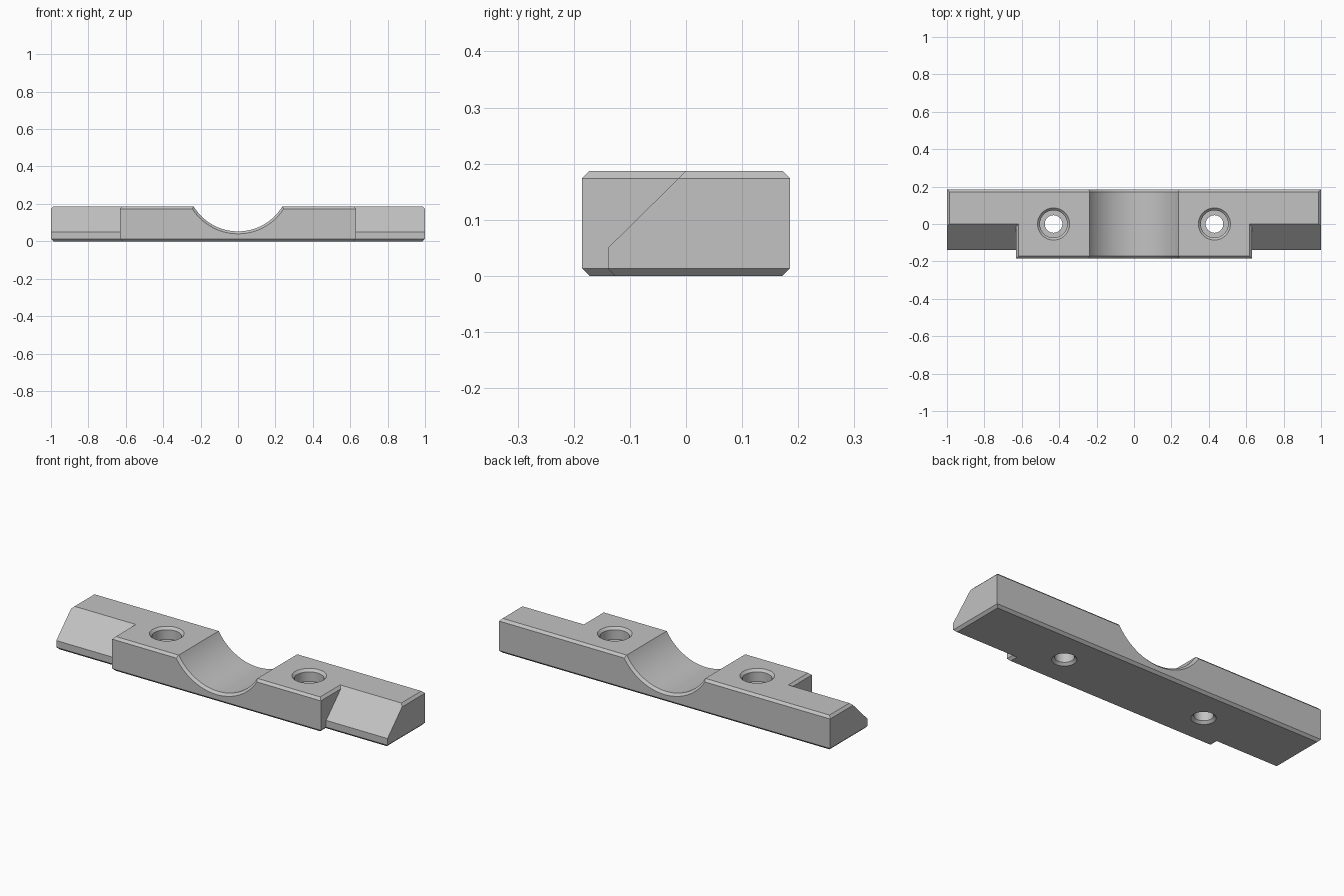
import bpy, bmesh, math
from mathutils import Matrix, Vector

cube = bpy.data.objects.get("Cube")
if cube:
    bpy.data.objects.remove(cube)

H, C = 0.187, 0.013          # height and chamfer size
FRONT, BACK = -0.185, 0.185

grey = bpy.data.materials.new("plain_grey")
grey.use_nodes = True
COLOUR = (0.54, 0.54, 0.54, 1)
grey.diffuse_color = COLOUR
grey.node_tree.nodes["Principled BSDF"].inputs["Base Color"].default_value = COLOUR


def add_object(name, bm):
    bmesh.ops.recalc_face_normals(bm, faces=bm.faces)
    mesh = bpy.data.meshes.new(name)
    bm.to_mesh(mesh)
    bm.free()
    mesh.materials.append(grey)
    obj = bpy.data.objects.new(name, mesh)
    bpy.context.collection.objects.link(obj)
    return obj


def chamfered_block(half_x, y0, y1):
    """Block whose top and bottom rims are chamfered."""
    bm = bmesh.new()
    for z, inset in ((0, C), (C, 0), (H - C, 0), (H, C)):
        for x in (-half_x + inset, half_x - inset):
            for y in (y0 + inset, y1 - inset):
                bm.verts.new((x, y, z))
    bmesh.ops.convex_hull(bm, input=bm.verts)
    bmesh.ops.dissolve_limit(bm, angle_limit=0.01, verts=bm.verts, edges=bm.edges)
    return bm


def lathe(name, profile, matrix, sides):
    """Solid of revolution about local z from (radius, height) pairs."""
    bm = bmesh.new()
    rings = [[bm.verts.new((r * math.cos(math.tau * i / sides),
                            r * math.sin(math.tau * i / sides), h))
              for i in range(sides)] for r, h in profile]
    for low, high in zip(rings, rings[1:]):
        for i in range(sides):
            j = (i + 1) % sides
            bm.faces.new((low[i], low[j], high[j], high[i]))
    bm.faces.new(rings[0][::-1])
    bm.faces.new(rings[-1])
    bm.transform(matrix)
    return add_object(name, bm)


def combine(target, other, operation):
    mod = target.modifiers.new(operation.lower(), "BOOLEAN")
    mod.operation, mod.object, mod.solver = operation, other, "EXACT"
    bpy.context.view_layer.objects.active = target
    bpy.ops.object.modifier_apply(modifier=mod.name)
    bpy.data.objects.remove(other)


# Long bar with a sloped front upper edge
bm = chamfered_block(1.0, -0.139, BACK)
bmesh.ops.bisect_plane(bm, geom=bm.verts[:] + bm.edges[:] + bm.faces[:],
                       plane_co=(0, 0, H), plane_no=Vector((0, -0.137, 0.139)),
                       clear_outer=True)
bmesh.ops.holes_fill(bm, edges=[e for e in bm.edges if e.is_boundary])
clamp = add_object("clamp_bar", bm)

# Wider middle block
combine(clamp, add_object("middle_block", chamfered_block(0.63, FRONT, 0.08)), "UNION")

# Round saddle with flared front and back rims
R = 0.277
saddle = lathe("saddle_cutter",
               [(R + 2 * C, FRONT - C), (R, FRONT + C), (R, BACK - C), (R + 2 * C, BACK + C)],
               Matrix.Translation((0, 0, 0.33)) @ Matrix.Rotation(-math.pi / 2, 4, "X"), 128)
combine(clamp, saddle, "DIFFERENCE")

# Counterbored bolt holes, chamfered at both mouths
for x in (-0.43, 0.43):
    hole = lathe("bolt_hole_cutter",
                 [(0.06 + C, -C), (0.047, C), (0.047, H - 0.065), (0.073, H - 0.065),
                  (0.073, H - C), (0.073 + 2 * C, H + C)],
                 Matrix.Translation((x, 0, 0)), 48)
    combine(clamp, hole, "DIFFERENCE")

# Smooth curved walls, crisp flat faces
bpy.ops.object.select_all(action="DESELECT")
clamp.select_set(True)
bpy.context.view_layer.objects.active = clamp
bpy.ops.object.shade_smooth_by_angle(angle=math.radians(30))
